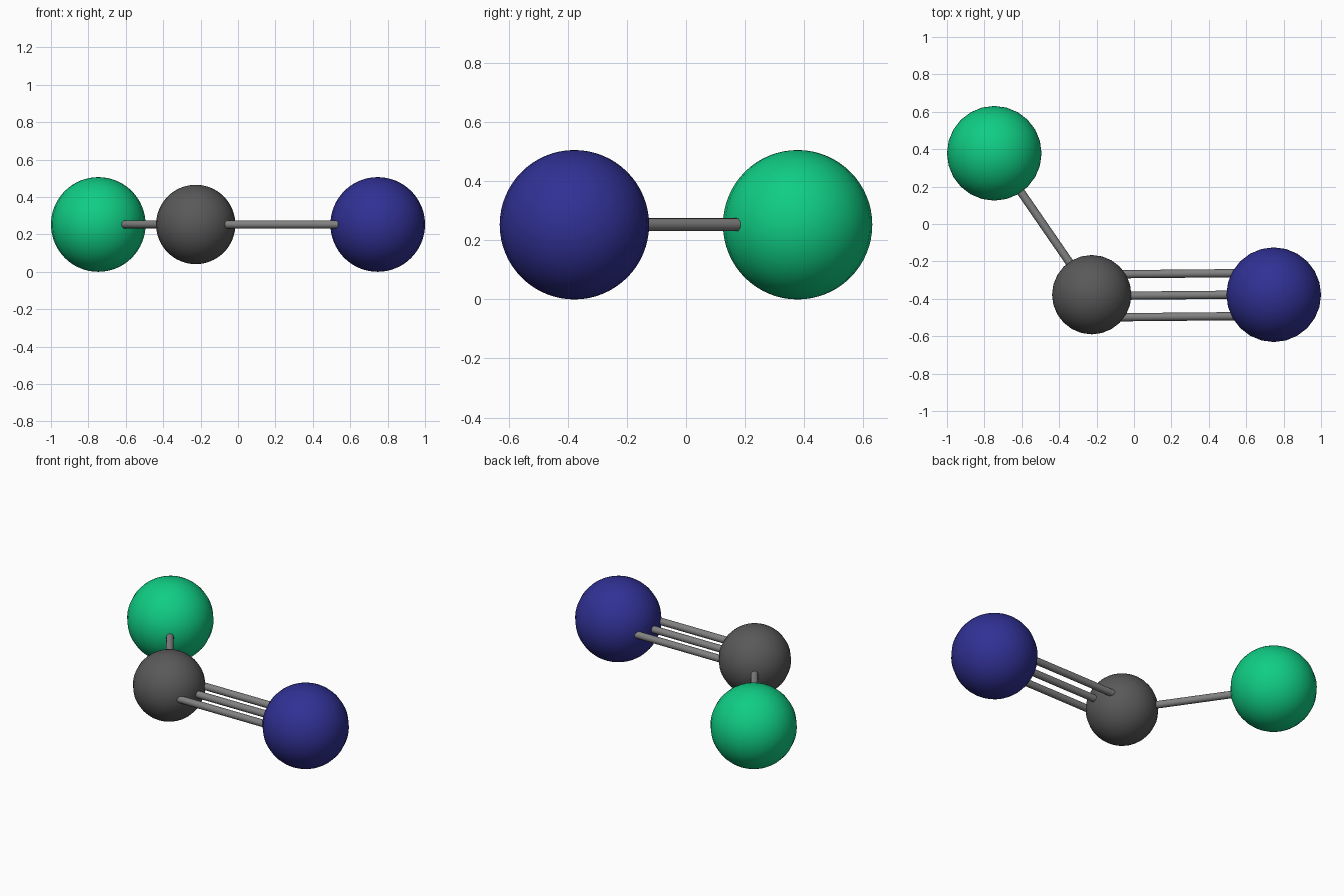
import bpy
import math
from mathutils import Vector

if "Cube" in bpy.data.objects:
    bpy.data.objects.remove(bpy.data.objects["Cube"])

Z = 0.2545


def material(name, rgb):
    m = bpy.data.materials.new(name)
    m.diffuse_color = (*rgb, 1)
    m.use_nodes = True
    m.node_tree.nodes["Principled BSDF"].inputs["Base Color"].default_value = m.diffuse_color
    return m


def finish(name, mat):
    ob = bpy.context.object
    ob.name = name
    ob.data.materials.append(mat)
    bpy.ops.object.shade_smooth_by_angle(angle=math.radians(40))
    return ob


def atom(name, centre, radius, mat):
    bpy.ops.mesh.primitive_uv_sphere_add(segments=24, ring_count=32, radius=radius, location=centre)
    finish(name, mat)


def bond(name, a, b, mat, radius=0.022):
    d = b - a
    bpy.ops.mesh.primitive_cylinder_add(vertices=16, radius=radius, depth=d.length,
                                        location=(a + b) / 2,
                                        rotation=d.to_track_quat('Z', 'Y').to_euler())
    finish(name, mat)


green = material("green", (0.005, 0.61, 0.23))
blue = material("blue", (0.03, 0.03, 0.3))
dark = material("dark_grey", (0.1, 0.1, 0.1))
grey = material("bond_grey", (0.22, 0.22, 0.22))

green_pos = Vector((-0.747, 0.378, Z))
blue_pos = Vector((0.747, -0.378, Z))
centre_pos = Vector((-0.226, -0.378, Z))

# Three atoms
atom("green_atom", green_pos, Z - 0.0015, green)
atom("blue_atom", blue_pos, Z - 0.0015, blue)
atom("centre_atom", centre_pos, 0.212, dark)

# Single bond to the green atom
bond("single_bond", centre_pos, green_pos, grey)

# Triple bond to the blue atom, three parallel rods with a very slight tilt
for i, off in enumerate((-0.115, 0, 0.115)):
    bond(f"triple_bond_{i + 1}", centre_pos + Vector((0, off - 0.007, 0)),
         blue_pos + Vector((0, off + 0.002, 0)), grey)

# Rest the model on the ground
for ob in bpy.data.objects:
    ob.location.z -= 0.0015
